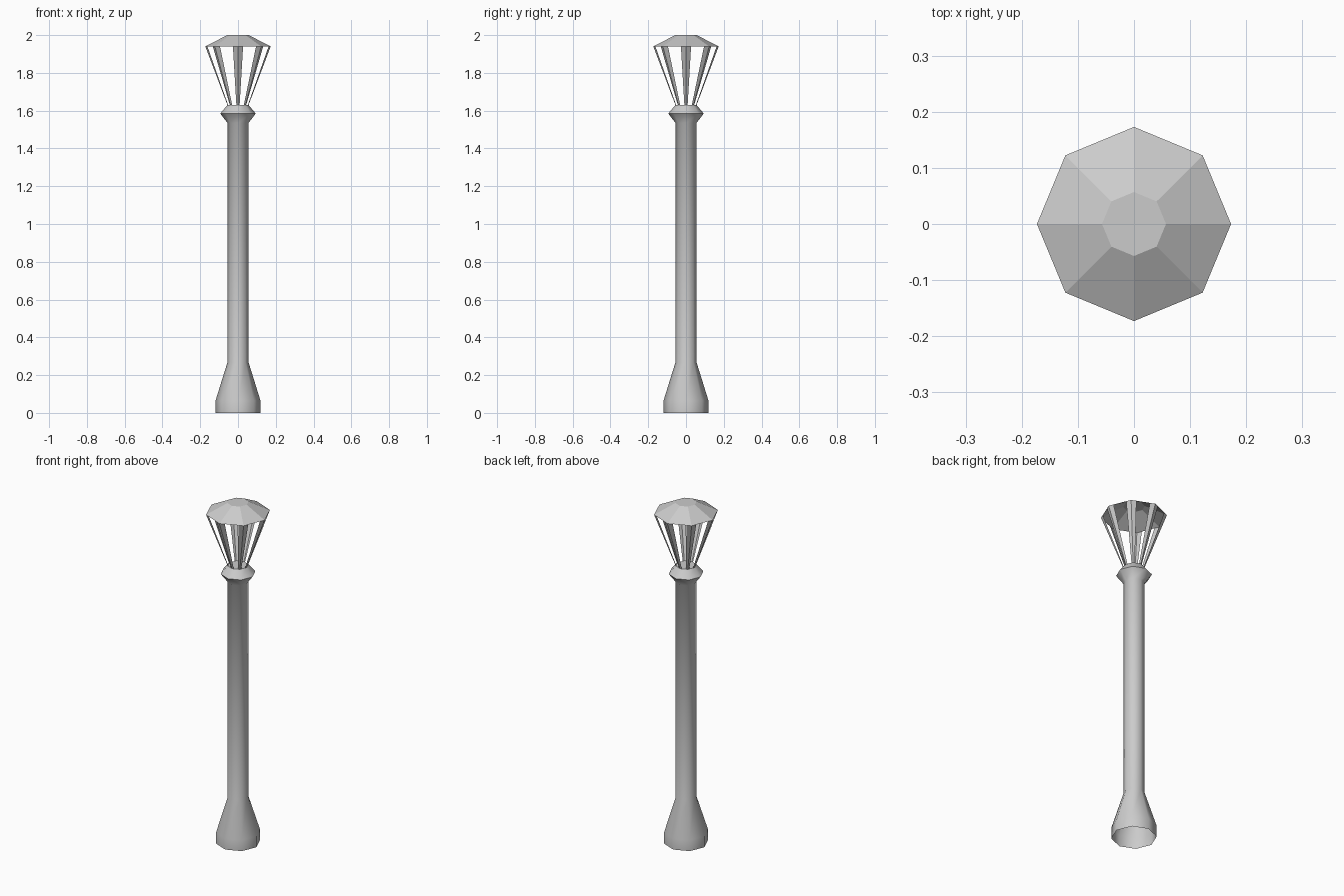
import bpy
from math import cos, sin, pi
from mathutils import Vector

if "Cube" in bpy.data.objects:
    bpy.data.objects.remove(bpy.data.objects["Cube"])

SIDES = 8


def ring_point(r, z, i):
    a = 2 * pi * i / SIDES
    return Vector((r * cos(a), r * sin(a), z))


def make_object(name, verts, faces, smooth_angle=None):
    mesh = bpy.data.meshes.new(name)
    mesh.from_pydata([tuple(v) for v in verts], [], faces)
    obj = bpy.data.objects.new(name, mesh)
    bpy.context.collection.objects.link(obj)
    if smooth_angle:
        bpy.ops.object.select_all(action='DESELECT')
        obj.select_set(True)
        bpy.context.view_layer.objects.active = obj
        bpy.ops.object.shade_smooth_by_angle(angle=smooth_angle)
    return obj


def lathe(name, profile, cap_top=False, smooth_angle=None):
    """Turn a (radius, height) profile into an eight-sided open shell."""
    verts = [ring_point(r, z, i) for r, z in profile for i in range(SIDES)]
    faces = []
    for k in range(len(profile) - 1):
        for i in range(SIDES):
            j = (i + 1) % SIDES
            faces.append((k * SIDES + i, k * SIDES + j,
                          (k + 1) * SIDES + j, (k + 1) * SIDES + i))
    if cap_top:
        start = (len(profile) - 1) * SIDES
        faces.append(tuple(range(start, start + SIDES)))
    return make_object(name, verts, faces, smooth_angle)


# Hollow post with flared foot and collar
lathe("post", [(0.119, 0), (0.119, 0.065), (0.056, 0.267), (0.056, 1.535),
               (0.094, 1.585), (0.056, 1.63)], cap_top=True, smooth_angle=pi * 50 / 180)

# Faceted roof shell
lathe("roof", [(0.173, 1.94), (0.057, 2.0)], cap_top=True)

# Lantern bars: thin strips folded around each corner of the flared cage
STRIP = 0.22
verts, faces = [], []
for i in range(SIDES):
    n = len(verts)
    for r, z in ((0.056, 1.63), (0.173, 1.94)):
        corner = ring_point(r, z, i)
        verts += [corner.lerp(ring_point(r, z, i - 1), STRIP), corner,
                  corner.lerp(ring_point(r, z, i + 1), STRIP)]
    faces += [(n, n + 1, n + 4, n + 3), (n + 1, n + 2, n + 5, n + 4)]
make_object("lantern_bars", verts, faces)
